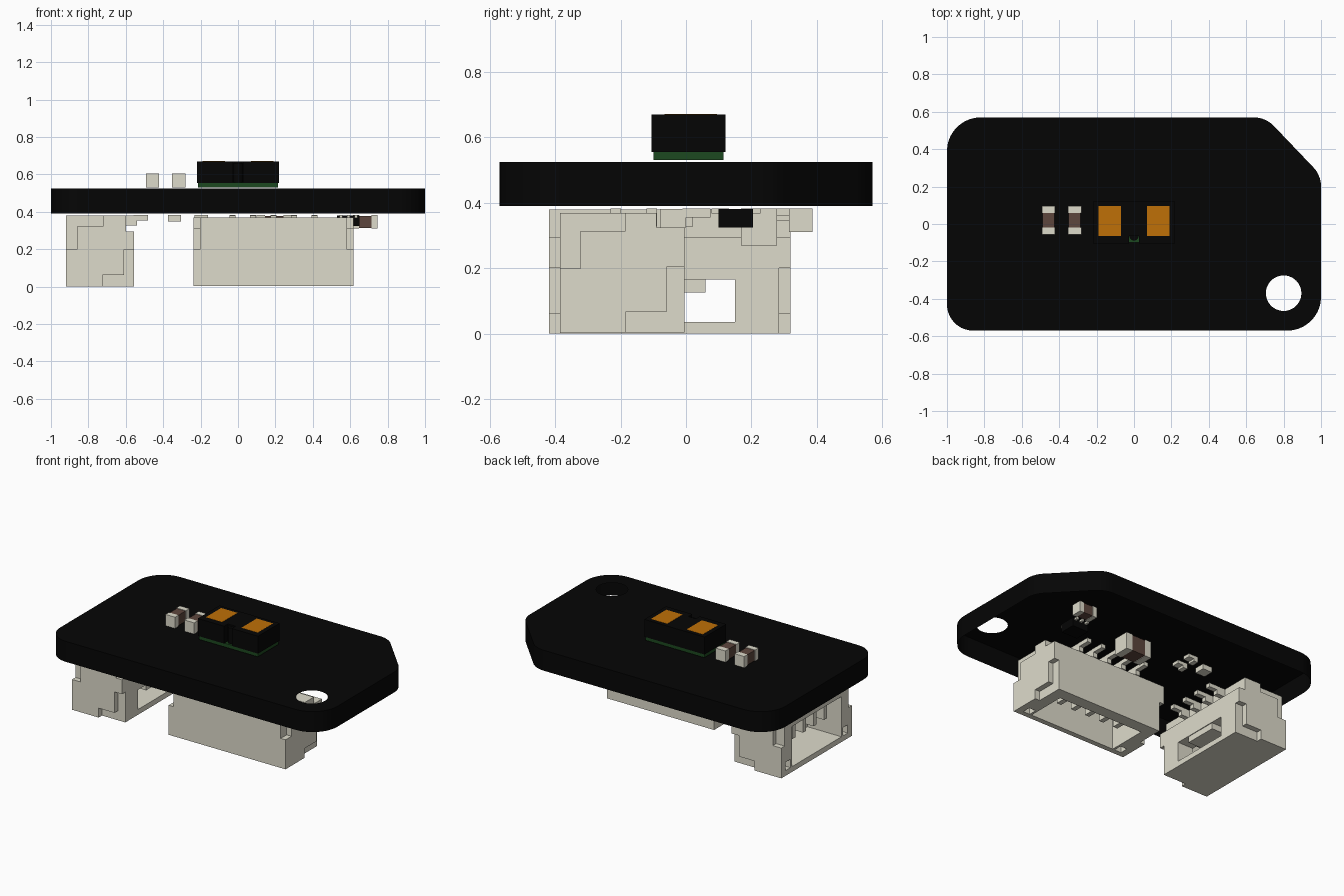
import bpy, bmesh, math

cube = bpy.data.objects.get("Cube")
if cube:
    bpy.data.objects.remove(cube, do_unlink=True)


def material(name, rgb):
    m = bpy.data.materials.new(name)
    m.use_nodes = True
    m.diffuse_color = (*rgb, 1)
    m.node_tree.nodes["Principled BSDF"].inputs["Base Color"].default_value = (*rgb, 1)
    return m


BLACK = material("black", (0.0016, 0.0016, 0.0016))
CREAM = material("cream", (0.73, 0.71, 0.6))
BROWN = material("brown", (0.11, 0.062, 0.047))
ORANGE = material("orange", (0.52, 0.16, 0.002))
GREEN = material("green", (0.012, 0.065, 0.014))


def finish(name, bm, mat):
    bmesh.ops.recalc_face_normals(bm, faces=bm.faces)
    me = bpy.data.meshes.new(name)
    bm.to_mesh(me)
    bm.free()
    ob = bpy.data.objects.new(name, me)
    bpy.context.scene.collection.objects.link(ob)
    me.materials.append(mat)
    return ob


def box(name, xs, ys, zs, mat):
    """Box from its low and high limits on each axis."""
    bm = bmesh.new()
    bmesh.ops.create_cube(bm, size=1)
    for v in bm.verts:
        for i, (a, b) in enumerate((xs, ys, zs)):
            v.co[i] = a if v.co[i] < 0 else b
    return finish(name, bm, mat)


def cut(ob, cutter):
    """Subtract the cutter from the object, then delete the cutter."""
    mod = ob.modifiers.new("cut", "BOOLEAN")
    mod.operation, mod.solver, mod.object = "DIFFERENCE", "EXACT", cutter
    graph = bpy.context.evaluated_depsgraph_get()
    graph.update()
    me = bpy.data.meshes.new_from_object(ob.evaluated_get(graph))
    ob.modifiers.clear()
    ob.data = me
    bpy.data.objects.remove(cutter, do_unlink=True)


# Circuit board: a shell open below, with one slanted corner and a mounting hole
TOP, BOTTOM = 0.525, 0.39
corners = [(0.85, 0.2, 0.15, 0, 45), (0.64, 0.42, 0.15, 45, 90),
           (-0.82, 0.39, 0.18, 90, 180), (-0.86, -0.43, 0.14, 180, 270),
           (0.82, -0.39, 0.18, 270, 360)]
bm = bmesh.new()


def loop_edges(points, z):
    verts = [bm.verts.new((x, y, z)) for x, y in points]
    return [bm.edges.new((v, verts[i - 1])) for i, v in enumerate(verts)]


def arc(cx, cy, r, a0, a1, steps):
    angles = [math.radians(a0 + (a1 - a0) * i / steps) for i in range(steps + 1)]
    return [(cx + r * math.cos(a), cy + r * math.sin(a)) for a in angles]


outline = [p for c in corners for p in arc(*c, 10)]
rim = loop_edges(outline, TOP)
hole = loop_edges(arc(0.8, -0.37, 0.095, 0, 360, 40)[:-1], TOP)
bmesh.ops.triangle_fill(bm, use_beauty=True, use_dissolve=False, edges=rim + hole)
wall = bmesh.ops.extrude_edge_only(bm, edges=rim)["geom"]
for v in wall:
    if isinstance(v, bmesh.types.BMVert):
        v.co.z = BOTTOM
finish("circuit_board", bm, BLACK)

# Sensor on top, with a notch and two windows
box("sensor_base", (-0.215, 0.215), (-0.1, 0.115), (0.531, 0.556), GREEN)
sensor = box("sensor_body", (-0.22, 0.22), (-0.105, 0.12), (0.555, 0.67), BLACK)
cut(sensor, box("notch_cutter", (-0.028, 0.028), (-0.2, -0.065), (0.5, 0.7), BLACK))
bm = bmesh.new()
bmesh.ops.create_cone(bm, cap_ends=True, segments=32, radius1=0.025, radius2=0.025, depth=0.11)
bmesh.ops.translate(bm, verts=bm.verts, vec=(0, -0.063, 0.605))
finish("sensor_notch_dot", bm, BLACK)
for side, x in (("right", -0.13), ("left", 0.13)):
    box("sensor_window_" + side, (x - 0.06, x + 0.06), (-0.065, 0.095), (0.664, 0.671), ORANGE)


def capacitor(name, xs, ys, zs, axis):
    """Brown body with a slightly larger cream cap at each end of the axis."""
    lim = [xs, ys, zs]
    a, b = lim[axis]
    t = (b - a) * 0.24
    inner = [(p + 0.003, q - 0.003) for p, q in lim]
    inner[axis] = (a + t, b - t)
    box(name + "_body", *inner, BROWN)
    for end, span in (("cap_a", (a, a + t)), ("cap_b", (b - t, b))):
        lim[axis] = span
        box(name + "_" + end, *lim, CREAM)


capacitor("top_capacitor_outer", (-0.492, -0.422), (-0.055, 0.095), (0.53, 0.605), 1)
capacitor("top_capacitor_inner", (-0.354, -0.282), (-0.055, 0.095), (0.53, 0.605), 1)
capacitor("small_lower_capacitor", (0.615, 0.745), (0.315, 0.386), (0.311, 0.382), 0)
capacitor("large_lower_capacitor", (0.1, 0.29), (0.168, 0.278), (0.27, 0.382), 0)


def connector(name, place, half, pins, pitch):
    """Socket in depth, width and height limits; place maps those to the world."""
    def part(label, d, w, h):
        return box(name + "_" + label, *place(d, w, h), CREAM)

    body = part("housing", (0, 0.365), (-half, half), (0, 0.38))
    inner = half - 0.11
    cuts = [((-0.1, 0.25), (-inner, inner), (0.035, 0.3)),
            ((0.2, 0.5), (-0.2, 0.2), (0.035, 0.165)),
            ((0.32, 0.5), (-1, 1), (0.295, 0.5))]
    for s in (-1, 1):
        for d, h in (((-0.1, 0.062), (0.2, 0.5)), ((-0.1, 0.2), (0.325, 0.5)),
                     ((0.195, 0.5), (-0.1, 0.062)), ((0.31, 0.5), (-0.1, 0.2))):
            cuts.append((d, tuple(sorted((s * (half - 0.035), s * (half + 0.1)))), h))
        cuts.append(((-0.1, 0.12), tuple(sorted((s * (half - 0.095), s * (half - 0.045)))), (0.035, 0.09)))
    for c in cuts:
        cut(body, part("cutter", *c))
    part("key", (0.22, 0.36), (-0.11, 0.11), (0.125, 0.17))
    for i in range(pins):
        w = (i - (pins - 1) / 2) * pitch
        part("contact_%d" % (i + 1), (0.05, 0.26), (w - 0.016, w + 0.016), (0.175, 0.29))


def sideways(d, w, h):
    return ((d[0] - 0.92, d[1] - 0.92), (w[0] - 0.05, w[1] - 0.05), h)


def downward(d, w, h):
    return ((w[0] + 0.19, w[1] + 0.19), (h[0] - 0.385, h[1] - 0.385), (d[0] + 0.004, d[1] + 0.004))


connector("side_connector", sideways, 0.369, 4, 0.11)
connector("bottom_connector", downward, 0.427, 5, 0.11)

# Solder legs bent from the sockets to the board
for i in range(4):
    y = -0.05 + (i - 1.5) * 0.11
    box("side_leg_%d" % (i + 1), (-0.62, -0.54), (y - 0.016, y + 0.016), (0.328, 0.381), CREAM)
    box("side_foot_%d" % (i + 1), (-0.56, -0.48), (y - 0.016, y + 0.016), (0.355, 0.382), CREAM)
for i in range(5):
    x = 0.19 + (i - 2) * 0.11
    box("bottom_leg_%d" % (i + 1), (x - 0.016, x + 0.016), (-0.08, 0.0), (0.325, 0.381), CREAM)
    box("bottom_foot_%d" % (i + 1), (x - 0.016, x + 0.016), (-0.01, 0.075), (0.355, 0.382), CREAM)

# Small chip and transistor legs under the board
box("regulator_body", (0.53, 0.65), (0.1, 0.205), (0.325, 0.381), BLACK)
for x in (0.55, 0.59, 0.63):
    for y in (0.09, 0.215):
        box("regulator_leg", (x - 0.008, x + 0.008), (y - 0.012, y + 0.012), (0.367, 0.382), CREAM)
box("transistor_tab", (-0.375, -0.305), (0.21, 0.28), (0.348, 0.382), CREAM)
for y in (0.195, 0.295):
    box("transistor_leg", (-0.232, -0.16), (y - 0.025, y + 0.025), (0.36, 0.382), CREAM)
    box("transistor_knee", (-0.232, -0.2), (y - 0.025, y + 0.025), (0.345, 0.381), CREAM)
